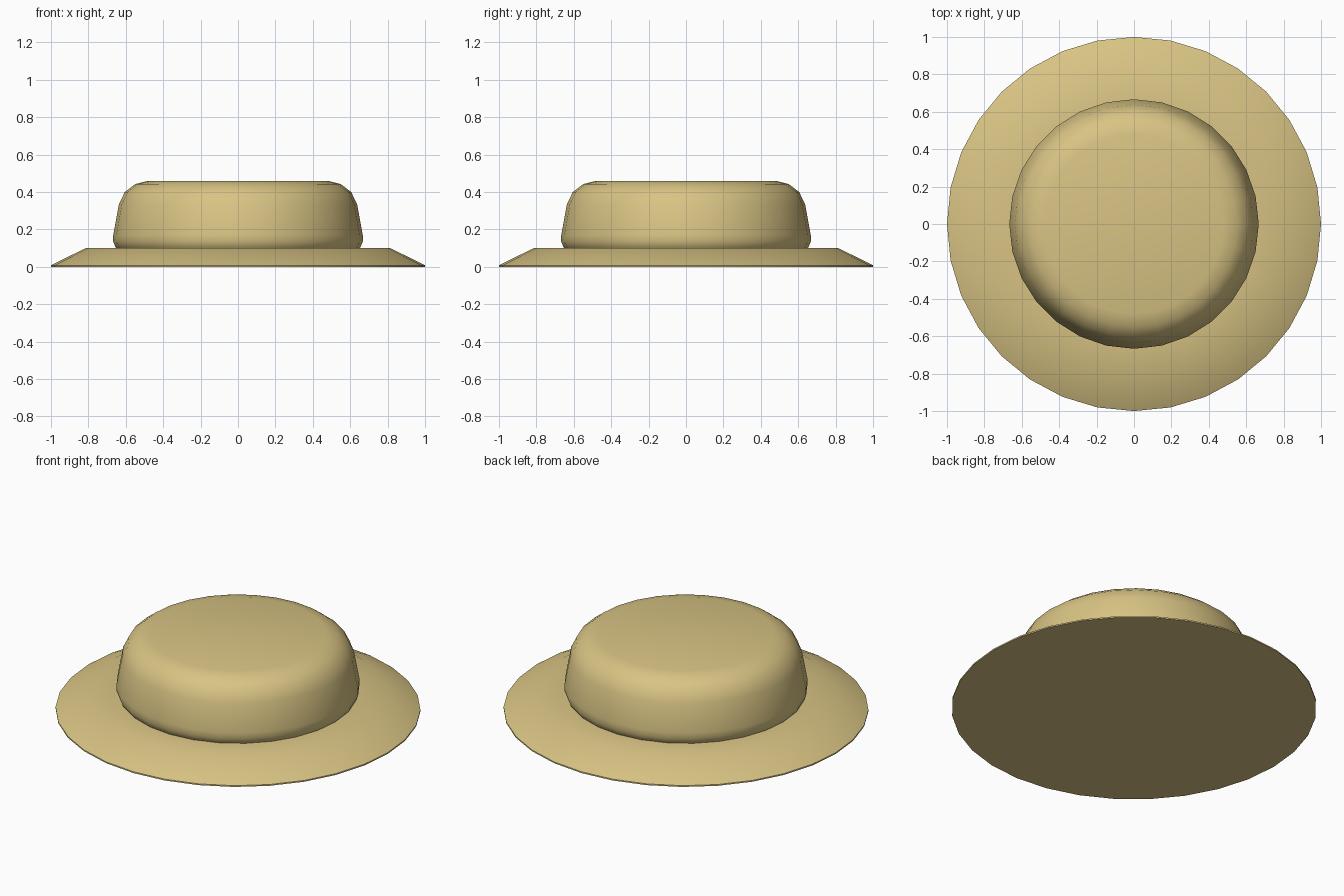
import bpy
import bmesh
import math

cube = bpy.data.objects.get("Cube")
if cube:
    bpy.data.objects.remove(cube, do_unlink=True)

# Straw colour
straw = bpy.data.materials.new("straw")
straw.use_nodes = True
colour = (0.69, 0.55, 0.23, 1)
straw.diffuse_color = colour
straw.node_tree.nodes["Principled BSDF"].inputs["Base Color"].default_value = colour


def lathe(name, profile, sides):
    """Spin a (radius, height) profile, starting and ending on the axis, around z."""
    bm = bmesh.new()
    verts = [bm.verts.new((0, r, z)) for r, z in profile]
    edges = [bm.edges.new(pair) for pair in zip(verts, verts[1:])]
    bmesh.ops.spin(bm, geom=verts + edges, cent=(0, 0, 0), axis=(0, 0, 1),
                   angle=math.tau, steps=sides, use_merge=True)
    bmesh.ops.remove_doubles(bm, verts=bm.verts, dist=0.0005)
    bmesh.ops.recalc_face_normals(bm, faces=bm.faces)
    mesh = bpy.data.meshes.new(name)
    bm.to_mesh(mesh)
    bm.free()
    mesh.materials.append(straw)
    obj = bpy.data.objects.new(name, mesh)
    bpy.context.collection.objects.link(obj)
    bpy.ops.object.select_all(action="DESELECT")
    obj.select_set(True)
    bpy.context.view_layer.objects.active = obj
    bpy.ops.object.shade_smooth_by_angle(angle=math.radians(40))
    return obj


# Sloping brim with a flat closed underside
lathe("brim", [(0, 0), (1, 0), (1, 0.008), (0.815, 0.1), (0.6, 0.1), (0, 0.1)], 32)

# Rounded crown, tucked in at its base and flat on top
lathe("crown", [(0, 0.08), (0.63, 0.08), (0.655, 0.105), (0.667, 0.135), (0.667, 0.17),
                (0.637, 0.335), (0.605, 0.4), (0.55, 0.442), (0.48, 0.46), (0, 0.46)], 28)
